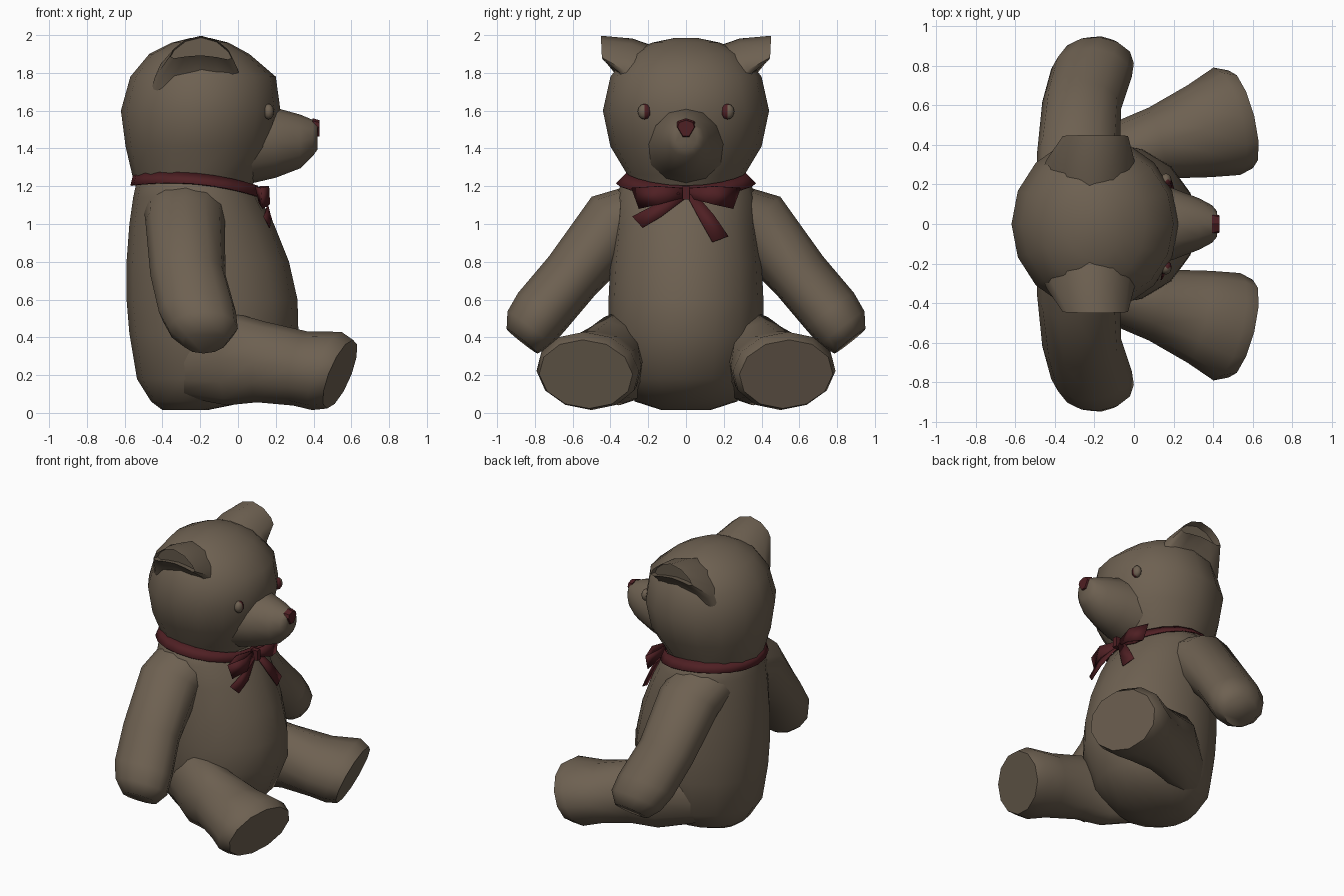
import bpy, bmesh
from math import pi, cos, sin, radians
from mathutils import Vector

cube = bpy.data.objects.get("Cube")
if cube:
    bpy.data.objects.remove(cube)


def material(name, rgb):
    m = bpy.data.materials.new(name)
    m.use_nodes = True
    m.diffuse_color = (*rgb, 1)
    bsdf = m.node_tree.nodes["Principled BSDF"]
    bsdf.inputs["Base Color"].default_value = (*rgb, 1)
    bsdf.inputs["Roughness"].default_value = 0.9
    return m


brown = material("plush_brown", (0.155, 0.119, 0.083))
red = material("ribbon_red", (0.078, 0.014, 0.017))


def finish(name, bm, mats, mirror=False, thick=0, angle=45):
    """Turn a bmesh into a shaded object, optionally mirrored across y."""
    bmesh.ops.recalc_face_normals(bm, faces=bm.faces)
    me = bpy.data.meshes.new(name)
    bm.to_mesh(me)
    bm.free()
    for m in mats:
        me.materials.append(m)
    ob = bpy.data.objects.new(name, me)
    bpy.context.collection.objects.link(ob)
    bpy.ops.object.select_all(action='DESELECT')
    ob.select_set(True)
    bpy.context.view_layer.objects.active = ob
    bpy.ops.object.shade_smooth_by_angle(angle=radians(angle))
    if thick:
        ob.modifiers.new("Thickness", 'SOLIDIFY').thickness = thick
    if mirror:
        mod = ob.modifiers.new("Mirror", 'MIRROR')
        mod.use_axis = (False, True, False)
        mod.use_mirror_merge = False


def loft(sections, n=12, cap=True):
    """Skin elliptical rings given as (centre, normal, side radius, height radius)."""
    bm = bmesh.new()
    rings = []
    for centre, normal, ru, rv in sections:
        w = Vector(normal).normalized()
        u = Vector((0, 1, 0)) if abs(w.z) > 0.95 else Vector((0, 0, 1)).cross(w).normalized()
        v = w.cross(u)
        rings.append([bm.verts.new(Vector(centre) + u * ru * cos(2 * pi * i / n)
                                   + v * rv * sin(2 * pi * i / n)) for i in range(n)])
    for a, b in zip(rings, rings[1:]):
        for i in range(n):
            j = (i + 1) % n
            bm.faces.new((a[i], a[j], b[j], b[i]))
    if cap:
        bm.faces.new(rings[0])
        bm.faces.new(rings[-1])
    return bm


def upright(profile, n=16):
    """Stack rings from rows of (z, back x, front x, half width)."""
    return loft([(((b + f) / 2, 0, z), (0, 0, 1), w, (f - b) / 2) for z, b, f, w in profile], n)


# Torso and head
finish("torso", upright([
    (0.015, -.40, -.16, .13), (.06, -.46, .06, .27), (.18, -.535, .22, .37),
    (.42, -.575, .32, .41), (.6, -.59, .315, .41), (.8, -.59, .27, .4),
    (1.0, -.575, .19, .38), (1.14, -.555, .115, .37), (1.21, -.54, .06, .345),
    (1.27, -.52, .03, .28)]), [brown])
finish("head", upright([
    (1.18, -.52, .06, .29), (1.26, -.56, .11, .31), (1.41, -.595, .19, .4),
    (1.6, -.62, .225, .44), (1.78, -.57, .2, .4), (1.9, -.47, .06, .31),
    (1.96, -.35, -.05, .18), (1.985, -.25, -.15, .06)]), [brown])

# Snout
finish("snout", loft([((x, 0, z), (1, 0, 0), w, h) for x, z, w, h in (
    (.05, 1.41, .22, .2), (.2, 1.43, .18, .185), (.33, 1.437, .13, .142),
    (.395, 1.455, .095, .097), (.42, 1.468, .065, .075))]), [brown])

# Arms
down = (0.06, .62, -.78)
finish("arm", loft([
    ((-.27, .12, 1.09), (0, 1, -.25), .23, .16), ((-.28, .365, 1.01), (0, .7, -.7), .21, .19),
    ((-.265, .6, .73), down, .2, .16), ((-.215, .765, .535), down, .205, .16),
    ((-.185, .83, .445), down, .185, .148), ((-.175, .868, .38), down, .12, .105)]),
    [brown], mirror=True, angle=60)

# Legs, ending in flat tilted soles
sole = (1, .25, -.4)
finish("leg", loft([
    ((-.32, .2, .26), (1, .25, 0), .11, .17), ((-.06, .355, .29), (1, .25, 0), .165, .25),
    ((.12, .41, .27), (1, .25, -.1), .185, .215), ((.33, .47, .235), (1, .25, -.2), .24, .2),
    ((.47, .52, .222), sole, .28, .222), ((.54, .53, .205), sole, .255, .195)]),
    [brown], mirror=True, angle=42)

# Ears: arched stubs flaring out of the head, hollowed on the outer face
bm = loft([
    ((-.23, .2, 1.77), (0, .75, .66), .27, .19), ((-.22, .33, 1.905), (0, .85, .5), .22, .09),
    ((-.195, .445, 1.945), (0, 1, -.1), .165, .052)])
bm.faces.ensure_lookup_table()
end = bm.faces[-1]
bmesh.ops.inset_region(bm, faces=[end], thickness=.015, depth=0)
bmesh.ops.translate(bm, verts=end.verts, vec=(0, -.05, -.01))
for v in bm.verts:
    v.co.z -= 2.2 * (v.co.x + .2) ** 2
finish("ear", bm, [brown], mirror=True, angle=60)

# Eyes, with a red patch on the inner front
bm = bmesh.new()
bmesh.ops.create_uvsphere(bm, u_segments=12, v_segments=6, radius=.036)
bmesh.ops.scale(bm, verts=bm.verts, vec=(.8, 1, 1.15))
for f in bm.faces:
    f.material_index = int(f.normal.x > -.1 and f.normal.y < .15)
bmesh.ops.translate(bm, verts=bm.verts, vec=(.162, .22, 1.595))
finish("eye", bm, [brown, red], mirror=True)

# Nose: a shield shape on the snout tip
bm = bmesh.new()
shield = ((0, .055), (.045, .04), (.055, .01), (.02, -.05), (-.02, -.05), (-.055, .01), (-.045, .04))
back, front = [[bm.verts.new((x, y * s, 1.505 + z * s)) for y, z in shield]
               for x, s in ((.395, 1), (.432, .8))]
for i in range(len(shield)):
    j = (i + 1) % len(shield)
    bm.faces.new((back[i], back[j], front[j], front[i]))
bm.faces.new(front)
bm.faces.new(back)
finish("nose", bm, [red], angle=30)

# Neck ribbon: a sloping band that dips at the throat
bm = loft([((-.225, 0, z), (0, 0, 1), w, r) for z, w, r in ((-.025, .37, .345), (.03, .315, .33))],
          20, cap=False)
for v in bm.verts:
    a = (v.co.x + .225) / .34
    v.co.z += 1.24 - .03 * a - .04 * a * a
finish("neck_ribbon", bm, [red], thick=.008)


def strip(name, pairs, mirror=False):
    """Ribbon strip through pairs of edge points."""
    bm = bmesh.new()
    rows = [[bm.verts.new(p) for p in pair] for pair in pairs]
    for (a, b), (c, d) in zip(rows, rows[1:]):
        bm.faces.new((a, b, d, c))
    finish(name, bm, [red], mirror, thick=.006, angle=25)


# Bow: two loops, two tails and a knot
strip("bow_loop", [
    ((.13, .01, 1.19), (.14, .01, 1.14)), ((.165, .15, 1.2), (.17, .14, 1.105)),
    ((.12, .29, 1.19), (.13, .25, 1.08)), ((.09, .15, 1.2), (.11, .14, 1.11)),
    ((.12, .01, 1.19), (.13, .01, 1.14))], mirror=True)
strip("left_tail", [((.14, .0, 1.16), (.14, .06, 1.15)), ((.182, .075, 1.02), (.17, .15, 1.045)),
                    ((.215, .14, .905), (.19, .225, .935))])
strip("right_tail", [((.14, -.04, 1.17), (.14, -.01, 1.13)), ((.16, -.17, 1.1), (.175, -.13, 1.04)),
                     ((.14, -.285, 1.04), (.17, -.23, .98))])
bm = bmesh.new()
bmesh.ops.create_cube(bm, size=1)
bmesh.ops.scale(bm, verts=bm.verts, vec=(.05, .035, .07))
bmesh.ops.translate(bm, verts=bm.verts, vec=(.14, 0, 1.165))
finish("bow_knot", bm, [red])
